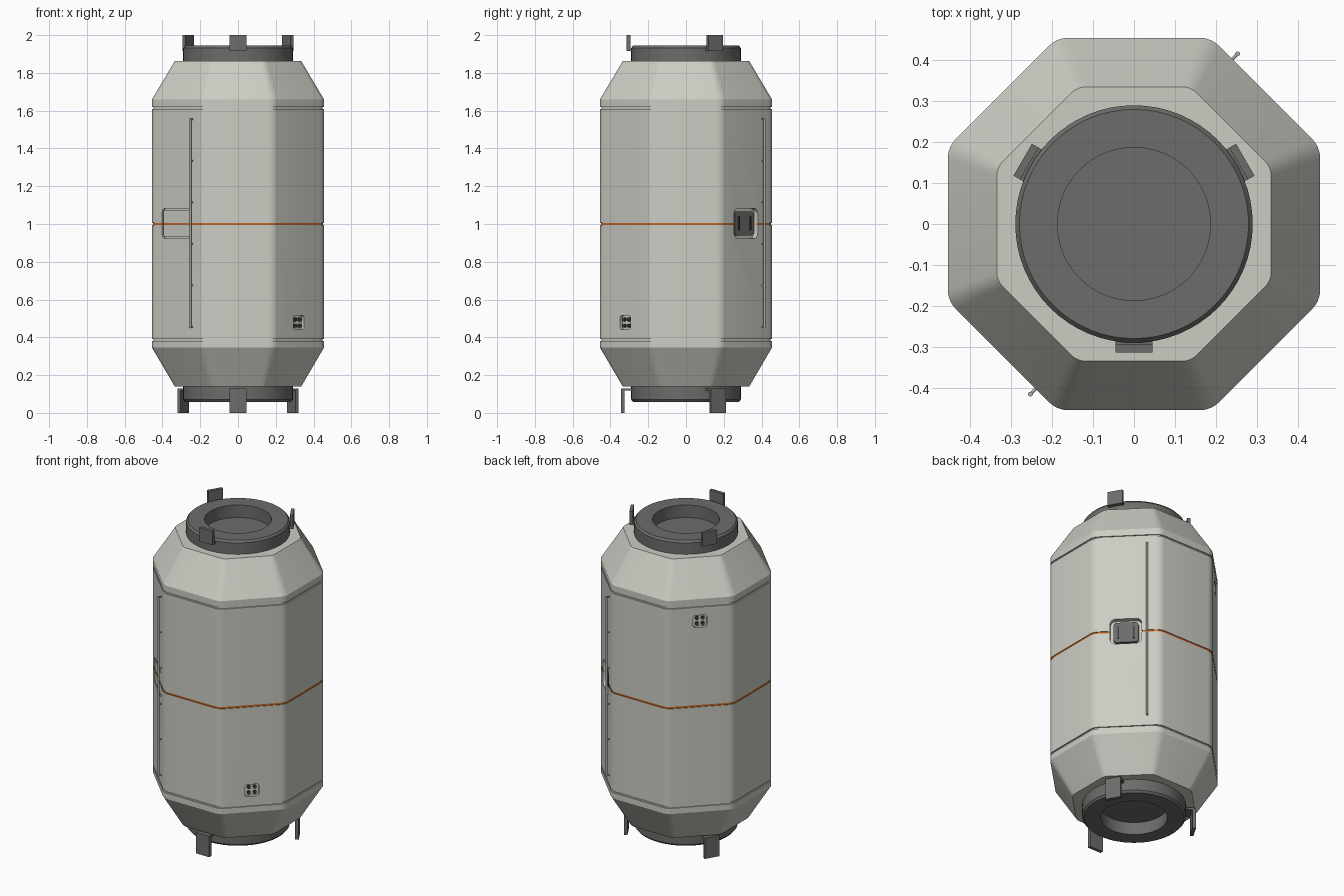
import bpy, bmesh
from math import pi, sin, cos, radians
from mathutils import Matrix

if "Cube" in bpy.data.objects:
    bpy.data.objects.remove(bpy.data.objects["Cube"])


def material(name, rgb):
    m = bpy.data.materials.new(name)
    m.use_nodes = True
    m.diffuse_color = (*rgb, 1)
    m.node_tree.nodes["Principled BSDF"].inputs["Base Color"].default_value = (*rgb, 1)
    return m


HULL = material("hull grey", (0.6, 0.61, 0.55))
METAL = material("dark metal", (0.15, 0.15, 0.145))
ORANGE = material("orange seam", (0.6, 0.14, 0.02))
BLACK = material("black fitting", (0.05, 0.05, 0.05))
RAIL = material("rail grey", (0.42, 0.42, 0.38))

APOTHEM = 0.455


def finish(name, bm, mats, matrix=Matrix(), smooth=True):
    bmesh.ops.recalc_face_normals(bm, faces=bm.faces)
    mesh = bpy.data.meshes.new(name)
    bm.to_mesh(mesh)
    bm.free()
    for m in mats:
        mesh.materials.append(m)
    mesh.transform(matrix)
    ob = bpy.data.objects.new(name, mesh)
    bpy.context.collection.objects.link(ob)
    if smooth:
        smooth_edges(ob)
    return ob


def smooth_edges(ob):
    bpy.ops.object.select_all(action="DESELECT")
    ob.select_set(True)
    bpy.context.view_layer.objects.active = ob
    bpy.ops.object.shade_smooth_by_angle(angle=radians(25))


def loft(bm, loops):
    """Skin a stack of closed loops and cap both ends."""
    rings = [[bm.verts.new(p) for p in loop] for loop in loops]
    n = len(rings[0])
    for a, b in zip(rings, rings[1:]):
        for i in range(n):
            j = (i + 1) % n
            bm.faces.new((a[i], a[j], b[j], b[i]))
    bm.faces.new(rings[0][::-1])
    bm.faces.new(rings[-1])


def octagon(apothem, z, steps=4):
    """Octagon with rounded corners."""
    r = apothem * 0.15
    pts = []
    for k in range(8):
        mid = radians(22.5 + 45 * k)
        reach = (apothem - r) / cos(pi / 8)
        for s in range(steps + 1):
            a = mid + radians(45) * (s / steps - 0.5)
            pts.append((reach * cos(mid) + r * cos(a), reach * sin(mid) + r * sin(a), z))
    return pts


def circle(r, z, n=64):
    return [(r * cos(2 * pi * i / n), r * sin(2 * pi * i / n), z) for i in range(n)]


def side(degrees):
    """Frame whose -y axis points out of the hull side at this turn."""
    return Matrix.Rotation(radians(degrees), 4, "Z")


def plate(name, x, z, w, h, front, back, mat, turn, r=0.015):
    """Rounded rectangle lying in a hull side, from depth front to back."""
    outline = []
    for k, (sx, sz) in enumerate(((1, 1), (-1, 1), (-1, -1), (1, -1))):
        for s in range(5):
            a = pi / 2 * (k + s / 4)
            outline.append((x + sx * (w / 2 - r) + r * cos(a), z + sz * (h / 2 - r) + r * sin(a)))
    bm = bmesh.new()
    loft(bm, [[(u, y, v) for u, v in outline] for y in (-APOTHEM + front, -APOTHEM + back)])
    return finish(name, bm, [mat], side(turn))


def box(name, x, y, z, mat, turn):
    """Box from (low, high) spans in a side frame."""
    bm = bmesh.new()
    bmesh.ops.create_cube(bm, size=1)
    for v in bm.verts:
        v.co = [sum(s) / 2 + c * (s[1] - s[0]) for s, c in zip((x, y, z), v.co)]
    return finish(name, bm, [mat], side(turn), smooth=False)


def rod(name, length, radius, matrix, mat):
    bm = bmesh.new()
    bmesh.ops.create_cone(bm, cap_ends=True, segments=12, radius1=radius, radius2=radius, depth=length)
    return finish(name, bm, [mat], matrix)


# Hull with two panel grooves and the orange middle seam
profile = [(0.335, 0.14), (APOTHEM, 0.345)]
for z, half, depth in ((0.385, 0.005, 0.007), (1.0, 0.006, 0.004), (1.615, 0.005, 0.007)):
    profile += [(APOTHEM, z - half), (APOTHEM - depth, z - half),
                (APOTHEM - depth, z + half), (APOTHEM, z + half)]
profile += [(APOTHEM, 1.66), (0.335, 1.862)]
bm = bmesh.new()
loft(bm, [octagon(a, z) for a, z in profile])
for f in bm.faces:
    f.material_index = int(abs(f.calc_center_median().z - 1) < 0.008)
hull = finish("hull", bm, [HULL, ORANGE], smooth=False)

# Pockets cut into the hull for the hatches and sockets
SOCKETS = ((45, 0.478), (-135, 1.522))
pockets = [plate("pocket", -0.005, 1.003, 0.215, 0.158, -0.02, 0.012, HULL, -45, 0.02),
           plate("pocket", -0.006, 1.003, 0.178, 0.16, -0.02, 0.03, HULL, 135, 0.03)]
pockets += [plate("pocket", 0, z, 0.08, 0.075, -0.02, 0.018, HULL, t) for t, z in SOCKETS]
for cutter in pockets:
    mod = hull.modifiers.new("pocket", "BOOLEAN")
    mod.object, mod.operation, mod.solver = cutter, "DIFFERENCE", "EXACT"
    bpy.context.view_layer.objects.active = hull
    bpy.ops.object.modifier_apply(modifier=mod.name)
    bpy.data.objects.remove(cutter)
smooth_edges(hull)

# Closed hatch with the seam carried across it
plate("hatch_panel", -0.005, 1.003, 0.199, 0.142, 0.001, 0.013, HULL, -45, 0.014)
box("hatch_seam", (-0.104, 0.094), (-APOTHEM, -APOTHEM + 0.006), (0.994, 1.006), ORANGE, -45)

# Open hatch with a dark inner door and its handles
plate("inner_door", -0.006, 1.003, 0.142, 0.126, 0.013, 0.031, METAL, 135, 0.02)
for x in (-0.05, 0.038):
    box("door_handle", (x - 0.004, x + 0.004), (-APOTHEM + 0.006, -APOTHEM + 0.014),
        (0.965, 1.04), BLACK, 135)

# Four-pin sockets
for turn, z in SOCKETS:
    for dx in (-0.017, 0.017):
        for dz in (-0.017, 0.017):
            place = side(turn) @ Matrix.Translation((dx, -APOTHEM + 0.012, z + dz)) \
                @ Matrix.Rotation(pi / 2, 4, "X")
            rod("socket_pin", 0.016, 0.01, place, BLACK)

# Handrails on short standoffs
for turn in (-45, 135):
    rod("handrail", 1.11, 0.006, side(turn) @ Matrix.Translation((0.115, -0.473, 1.004)), RAIL)
    for i in range(6):
        place = side(turn) @ Matrix.Translation((0.115, -0.462, 0.455 + i * 0.22)) \
            @ Matrix.Rotation(pi / 2, 4, "X")
        rod("rail_standoff", 0.022, 0.004, place, RAIL)

# Docking collars: hollow rings with a floor, at both ends
for name, base, up in (("top_collar", 1.855, 1), ("bottom_collar", 0.147, -1)):
    shape = [(0.29, 0), (0.29, 0.077), (0.28, 0.089), (0.187, 0.089), (0.187, 0.012)]
    bm = bmesh.new()
    loft(bm, [circle(r, base + up * h) for r, h in shape])
    finish(name, bm, [METAL])

# Three docking guides around each collar
for turn in (0, 120, 240):
    wide = (-0.045, 0.045)
    box("top_guide", wide, (-0.314, -0.295), (1.925, 2.0), METAL, turn)
    box("top_guide_foot", wide, (-0.314, -0.28), (1.915, 1.927), METAL, turn)
    box("bottom_guide", wide, (-0.345, -0.325), (0.0, 0.13), METAL, turn)
    box("bottom_guide_foot", wide, (-0.345, -0.28), (0.118, 0.13), METAL, turn)
